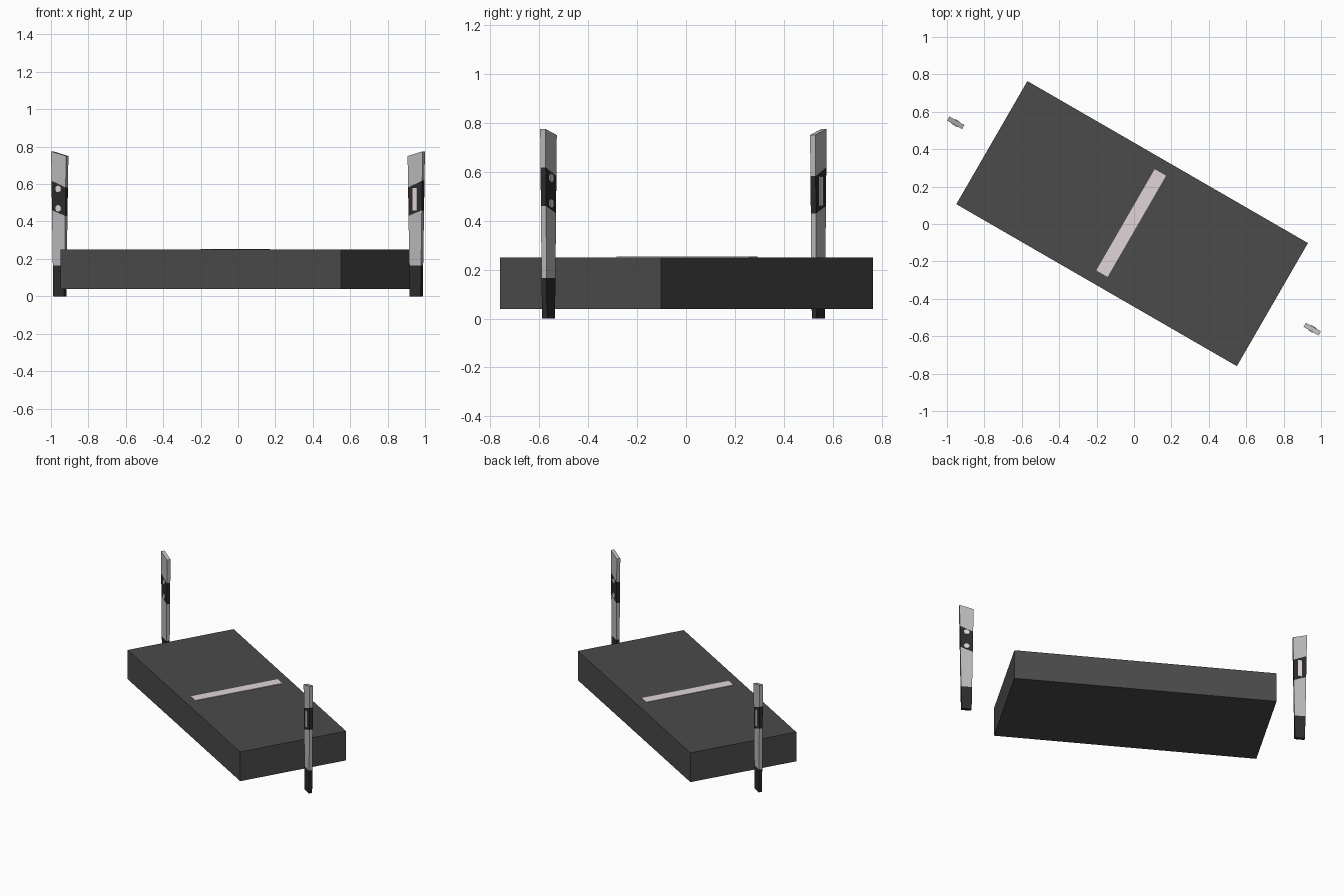
import bpy
import bmesh
from math import radians, pi
from mathutils import Matrix, Vector

if "Cube" in bpy.data.objects:
    bpy.data.objects.remove(bpy.data.objects["Cube"])

TILT = radians(-30)


def material(name, color):
    m = bpy.data.materials.new(name)
    m.diffuse_color = (*color, 1)
    m.use_nodes = True
    m.node_tree.nodes["Principled BSDF"].inputs["Base Color"].default_value = m.diffuse_color
    return m


ASPHALT = material("asphalt", (0.07, 0.07, 0.07))
PAINT = material("paint", (0.75, 0.66, 0.69))
POST = material("post_grey", (0.5, 0.5, 0.5))
BLACK = material("black", (0.025, 0.025, 0.025))


def finish(name, bm, mats, matrix):
    bmesh.ops.recalc_face_normals(bm, faces=bm.faces)
    mesh = bpy.data.meshes.new(name)
    bm.to_mesh(mesh)
    bm.free()
    for m in mats:
        mesh.materials.append(m)
    ob = bpy.data.objects.new(name, mesh)
    ob.matrix_world = matrix
    bpy.context.collection.objects.link(ob)
    return ob


def box(name, center, size, mat, matrix):
    bm = bmesh.new()
    bmesh.ops.create_cube(bm, size=1)
    bmesh.ops.scale(bm, vec=size, verts=bm.verts)
    bmesh.ops.translate(bm, vec=center, verts=bm.verts)
    return finish(name, bm, [mat], matrix)


def post_body(name, matrix):
    # Tapered post: slanted rings (outer z, inner z); bands share one skin
    rings = [(0, 0), (0.165, 0.165), (0.46, 0.43), (0.618, 0.582), (0.775, 0.75)]
    band_mats = [1, 0, 1, 0]
    bm = bmesh.new()
    loops = []
    for z_out, z_in in rings:
        loop = []
        for sx, sy, z in ((-1, -1, z_out), (1, -1, z_in), (1, 1, z_in), (-1, 1, z_out)):
            t = z / 0.775
            loop.append(bm.verts.new((sx * (0.0335 + 0.013 * t),
                                      sy * (0.0115 + 0.001 * t), z)))
        loops.append(loop)
    for a, b, mat in zip(loops, loops[1:], band_mats):
        for i in range(4):
            j = (i + 1) % 4
            bm.faces.new((a[i], a[j], b[j], b[i])).material_index = mat
    bm.faces.new(loops[0]).material_index = 1
    bm.faces.new(loops[-1]).material_index = 0
    finish(name, bm, [POST, BLACK], matrix)


def disc(name, z, matrix):
    bm = bmesh.new()
    bmesh.ops.create_cone(bm, cap_ends=True, segments=16, radius1=0.018,
                          radius2=0.018, depth=0.008,
                          matrix=Matrix.Translation((0, -0.0125, z))
                          @ Matrix.Rotation(pi / 2, 4, 'X'))
    finish(name, bm, [PAINT], matrix)


# Road slab and its centre stripe
road = Matrix.Translation((-0.01, 0.002, 0)) @ Matrix.Rotation(TILT, 4, 'Z')
box("road_slab", (0, 0, 0.145), (1.732, 0.76, 0.21), ASPHALT, road)
box("road_stripe", (-0.006, 0, 0.2505), (0.07, 0.625, 0.005), PAINT, road)

# Two marker posts, the second turned half round
for side, loc, turn in (("left", (-0.953, 0.541, 0), 0),
                        ("right", (0.953, -0.562, 0), pi)):
    place = Matrix.Translation(loc) @ Matrix.Rotation(TILT + turn, 4, 'Z')
    post_body(f"{side}_post", place)
    disc(f"{side}_upper_round_reflector", 0.574, place)
    disc(f"{side}_lower_round_reflector", 0.47, place)
    box(f"{side}_bar_reflector", (0, 0.0125, 0.52), (0.028, 0.008, 0.12), PAINT, place)
